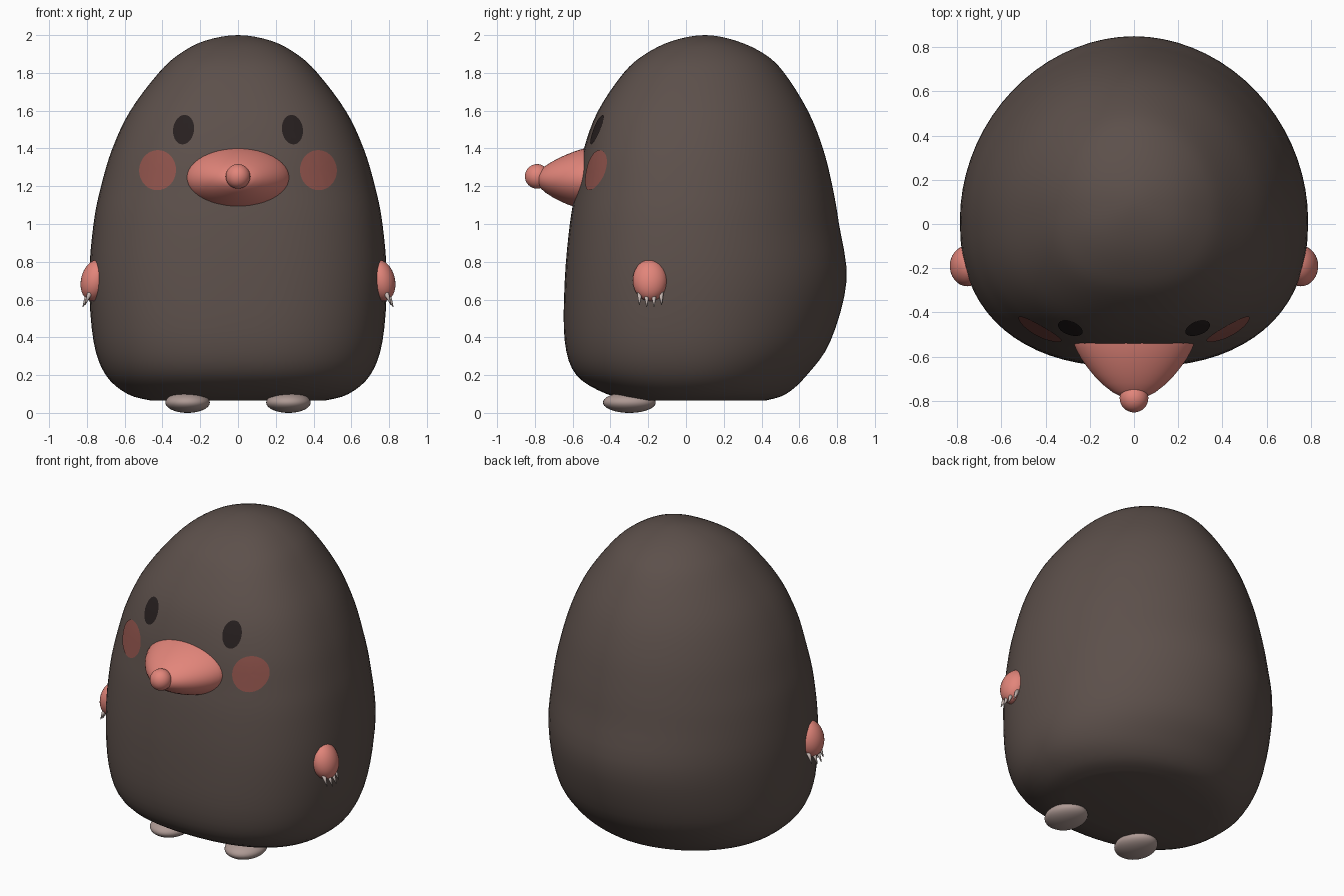
import bpy, bmesh, math
from mathutils import Vector, Matrix
from mathutils.bvhtree import BVHTree

cube = bpy.data.objects.get("Cube")
if cube:
    bpy.data.objects.remove(cube, do_unlink=True)


def material(name, rgb):
    m = bpy.data.materials.new(name)
    m.use_nodes = True
    m.diffuse_color = (*rgb, 1)
    bsdf = m.node_tree.nodes["Principled BSDF"]
    bsdf.inputs["Base Color"].default_value = (*rgb, 1)
    bsdf.inputs["Roughness"].default_value = 0.8
    return m


FUR = material("dark brown fur", (0.108, 0.08, 0.07))
PINK = material("pink skin", (0.76, 0.235, 0.195))
BLUSH = material("cheek blush", (0.27, 0.085, 0.07))
BLACK = material("eye black", (0.02, 0.014, 0.014))
FOOT = material("pinkish grey foot", (0.42, 0.32, 0.295))
CLAW = material("pale claw", (0.56, 0.47, 0.44))


def finish(name, bm, mat):
    mesh = bpy.data.meshes.new(name)
    bm.to_mesh(mesh)
    bm.free()
    obj = bpy.data.objects.new(name, mesh)
    bpy.context.collection.objects.link(obj)
    mesh.materials.append(mat)
    for p in mesh.polygons:
        p.use_smooth = True
    return obj


def loft(rings, cap_start=True, tip=None):
    """Skin a list of equal rings, with an optional end point."""
    bm = bmesh.new()
    loops = [[bm.verts.new(p) for p in ring] for ring in rings]
    n = len(loops[0])
    for a, b in zip(loops, loops[1:]):
        for i in range(n):
            j = (i + 1) % n
            bm.faces.new((a[i], a[j], b[j], b[i]))
    if cap_start:
        bm.faces.new(loops[0][::-1])
    if tip:
        t = bm.verts.new(tip)
        for i in range(n):
            bm.faces.new((loops[-1][i], loops[-1][(i + 1) % n], t))
    bmesh.ops.recalc_face_normals(bm, faces=bm.faces)
    return bm


def spline(rows, steps):
    """Catmull-Rom through rows that already carry end phantoms."""
    out = []
    for p0, p1, p2, p3 in zip(rows, rows[1:], rows[2:], rows[3:]):
        for k in range(steps):
            t = k / steps
            out.append([b + 0.5 * t * (c - a + t * (2*a - 5*b + 4*c - d + t * (3*(b - c) + d - a)))
                        for a, b, c, d in zip(p0, p1, p2, p3)])
    return out


def ellipsoid(name, centre, radii, mat, tilt=0):
    bm = bmesh.new()
    bmesh.ops.create_uvsphere(bm, u_segments=32, v_segments=20, radius=1)
    bm.transform(Matrix.Translation(centre) @ Matrix.Rotation(tilt, 4, 'Y')
                 @ Matrix.Diagonal((*radii, 1)))
    return finish(name, bm, mat)


# Body: height, half width, front y, back y
profile = [
    (0.065, 0.46, -0.26, 0.42),
    (0.10, 0.585, -0.42, 0.53),
    (0.20, 0.70, -0.58, 0.64),
    (0.38, 0.765, -0.642, 0.765),
    (0.70, 0.788, -0.642, 0.85),
    (1.0, 0.765, -0.615, 0.81),
    (1.2, 0.725, -0.58, 0.775),
    (1.4, 0.665, -0.54, 0.725),
    (1.6, 0.57, -0.465, 0.645),
    (1.8, 0.42, -0.33, 0.52),
    (1.9, 0.31, -0.215, 0.415),
    (1.97, 0.175, -0.07, 0.265),
    (2.0, 0, 0.1, 0.1),
]
rows = []
for z, half, front, back in profile:
    mid = 0.02 + 0.08 * max(0, (z - 1.2) / 0.8) ** 2
    rows.append((z, half, mid - front, back - mid, mid))
z, half, front, back, mid = rows[-2]
rows = [rows[0]] + rows + [(z, -half, -front, -back, mid)]


def body_ring(z, half, front, back, mid, n=72):
    ring = []
    for i in range(n):
        a = math.tau * i / n
        c, s = math.cos(a), math.sin(a)
        e = 2 / (2.4 if s < 0 else 1.95)
        depth = front if s < 0 else back
        ring.append((half * math.copysign(abs(c) ** e, c),
                     mid + depth * math.copysign(abs(s) ** e, s), z))
    return ring


body_bm = loft([body_ring(*r) for r in spline(rows, 4)], tip=(0, 0.1, 2.0))
surface = BVHTree.FromBMesh(body_bm)
finish("body", body_bm, FUR)


# Face patches hug the front of the body
def patch(name, x, z, rx, rz, mat, tilt=0, lift=0.004):
    rings = []
    for k in (1, 0.75, 0.5, 0.25, 0.02):
        ring = []
        for i in range(40):
            a = math.tau * i / 40
            u, v = k * rx * math.cos(a), k * rz * math.sin(a)
            px = x + u * math.cos(tilt) - v * math.sin(tilt)
            pz = z + u * math.sin(tilt) + v * math.cos(tilt)
            hit, normal, _, _ = surface.ray_cast(Vector((px, -2, pz)), Vector((0, 1, 0)))
            ring.append(hit + normal * lift)
        rings.append(ring)
    bm = loft(rings, cap_start=False)
    bm.faces.ensure_lookup_table()
    bm.normal_update()
    if bm.faces[0].normal.y > 0:
        bmesh.ops.reverse_faces(bm, faces=bm.faces)
    bmesh.ops.holes_fill(bm, edges=[e for e in bm.edges if e.is_boundary
                                    and e.calc_length() < 0.001])
    finish(name, bm, mat)


# Snout: tapering oval rings, leaning with the face
snout = []
for y, k in ((-0.48, 1), (-0.54, 1), (-0.57, 0.955), (-0.61, 0.875), (-0.65, 0.77),
             (-0.69, 0.65), (-0.73, 0.5), (-0.76, 0.36), (-0.78, 0.22)):
    ring = []
    for i in range(48):
        a = math.tau * i / 48
        dz = 0.16 * k * math.sin(a)
        ring.append((0.273 * k * math.cos(a), y + 0.15 * dz, 1.245 + dz))
    snout.append(ring)
finish("snout", loft(snout, tip=(0, -0.79, 1.25)), PINK)
ellipsoid("nose_tip", (0, -0.788, 1.252), (0.065, 0.065, 0.065), PINK)

# Paired parts
for side, s in (("left", 1), ("right", -1)):
    patch(side + "_eye", s * 0.287, 1.498, 0.055, 0.078, BLACK, s * 0.14)
    patch(side + "_cheek", s * 0.424, 1.284, 0.097, 0.106, BLUSH, s * 0.1)
    ellipsoid(side + "_foot", (s * 0.267, -0.3, 0.055), (0.118, 0.14, 0.055), FOOT)
    ellipsoid(side + "_hand", (s * 0.755, -0.19, 0.702), (0.076, 0.092, 0.112), PINK, -s * 0.25)
    # Claws: four small cones pointing down and out
    for n, y in enumerate((-0.245, -0.208, -0.17, -0.132)):
        outer = 0.012 if n in (1, 2) else 0
        root = Vector((s * (0.782 + outer), y, 0.64 - outer))
        tip = Vector((s * (0.81 + outer), y * 1.04 + 0.008, 0.572 - outer))
        axis = tip - root
        bm = bmesh.new()
        bmesh.ops.create_cone(bm, cap_ends=True, segments=12, radius1=0.015, radius2=0.002,
                              depth=axis.length)
        bm.transform(Matrix.Translation((root + tip) / 2)
                     @ axis.to_track_quat('Z', 'Y').to_matrix().to_4x4())
        finish(f"{side}_claw_{n + 1}", bm, CLAW)
